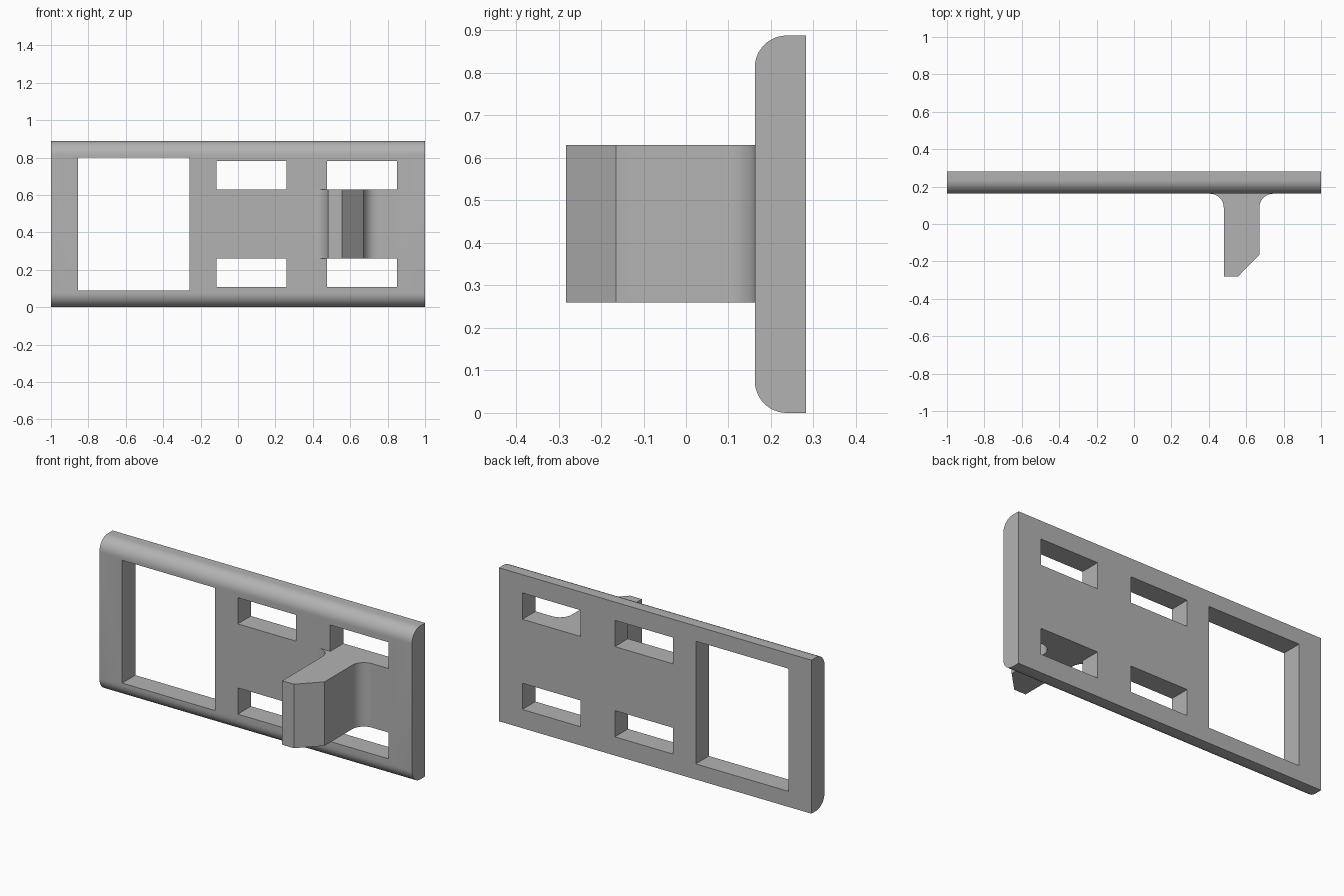
import bpy, bmesh, math

default = bpy.data.objects.get("Cube")
if default:
    bpy.data.objects.remove(default, do_unlink=True)

grey = bpy.data.materials.new("plain grey")
grey.use_nodes = True
grey.diffuse_color = (0.45, 0.45, 0.45, 1)
grey.node_tree.nodes["Principled BSDF"].inputs["Base Color"].default_value = grey.diffuse_color

HEIGHT, FRONT, BACK, RADIUS = 0.888, 0.162, 0.282, 0.075


def arc(cx, cy, start, end, steps=12):
    """Points on a quarter circle of the shared radius, angles in degrees."""
    angles = [math.radians(start + (end - start) * i / steps) for i in range(steps + 1)]
    return [(cx + RADIUS * math.cos(a), cy + RADIUS * math.sin(a)) for a in angles]


def prism(name, points, offset):
    """Extrude a closed outline of 3D points along an offset."""
    bm = bmesh.new()
    face = bm.faces.new([bm.verts.new(p) for p in points])
    moved = bmesh.ops.extrude_face_region(bm, geom=[face])["geom"]
    bmesh.ops.translate(bm, vec=offset, verts=[v for v in moved if isinstance(v, bmesh.types.BMVert)])
    bmesh.ops.recalc_face_normals(bm, faces=bm.faces)
    mesh = bpy.data.meshes.new(name)
    bm.to_mesh(mesh)
    bm.free()
    mesh.materials.append(grey)
    obj = bpy.data.objects.new(name, mesh)
    bpy.context.collection.objects.link(obj)
    return obj


# Plate with rounded top and bottom front edges
profile = [(BACK, 0)]
profile += arc(FRONT + RADIUS, RADIUS, 270, 180)
profile += arc(FRONT + RADIUS, HEIGHT - RADIUS, 180, 90)
profile += [(BACK, HEIGHT)]
plate = prism("plate", [(-1, y, z) for y, z in profile], (2, 0, 0))

# Large window and four slots
openings = [(-0.855, -0.26, 0.09, 0.8)]
for x0, x1 in ((-0.115, 0.258), (0.477, 0.85)):
    for z0, z1 in ((0.108, 0.26), (0.63, 0.782)):
        openings.append((x0, x1, z0, z1))

cutters = []
for x0, x1, z0, z1 in openings:
    outline = [(x0, 0, z0), (x1, 0, z0), (x1, 0, z1), (x0, 0, z1)]
    cutter = prism("opening_cutter", outline, (0, 0.5, 0))
    cutter.hide_render = True
    cut = plate.modifiers.new("opening", "BOOLEAN")
    cut.operation, cut.solver, cut.object = "DIFFERENCE", "EXACT", cutter
    cutters.append(cutter)

bpy.context.view_layer.objects.active = plate
for modifier in list(plate.modifiers):
    bpy.ops.object.modifier_apply(modifier=modifier.name)
for cutter in cutters:
    bpy.data.objects.remove(cutter, do_unlink=True)

# Tab with chamfered tip and filleted root
LEFT, RIGHT = 0.48, 0.67
tab_outline = [(LEFT, -0.282), (0.555, -0.282), (RIGHT, -0.165)]
tab_outline += arc(RIGHT + RADIUS, FRONT - RADIUS, 180, 90)
tab_outline += arc(LEFT - RADIUS, FRONT - RADIUS, 90, 0)
tab = prism("tab", [(x, y, 0.26) for x, y in tab_outline], (0, 0, 0.37))

# Smooth the rounds and keep the corners sharp
for obj in (plate, tab):
    bpy.ops.object.select_all(action="DESELECT")
    obj.select_set(True)
    bpy.context.view_layer.objects.active = obj
    bpy.ops.object.shade_smooth_by_angle(angle=math.radians(30))
